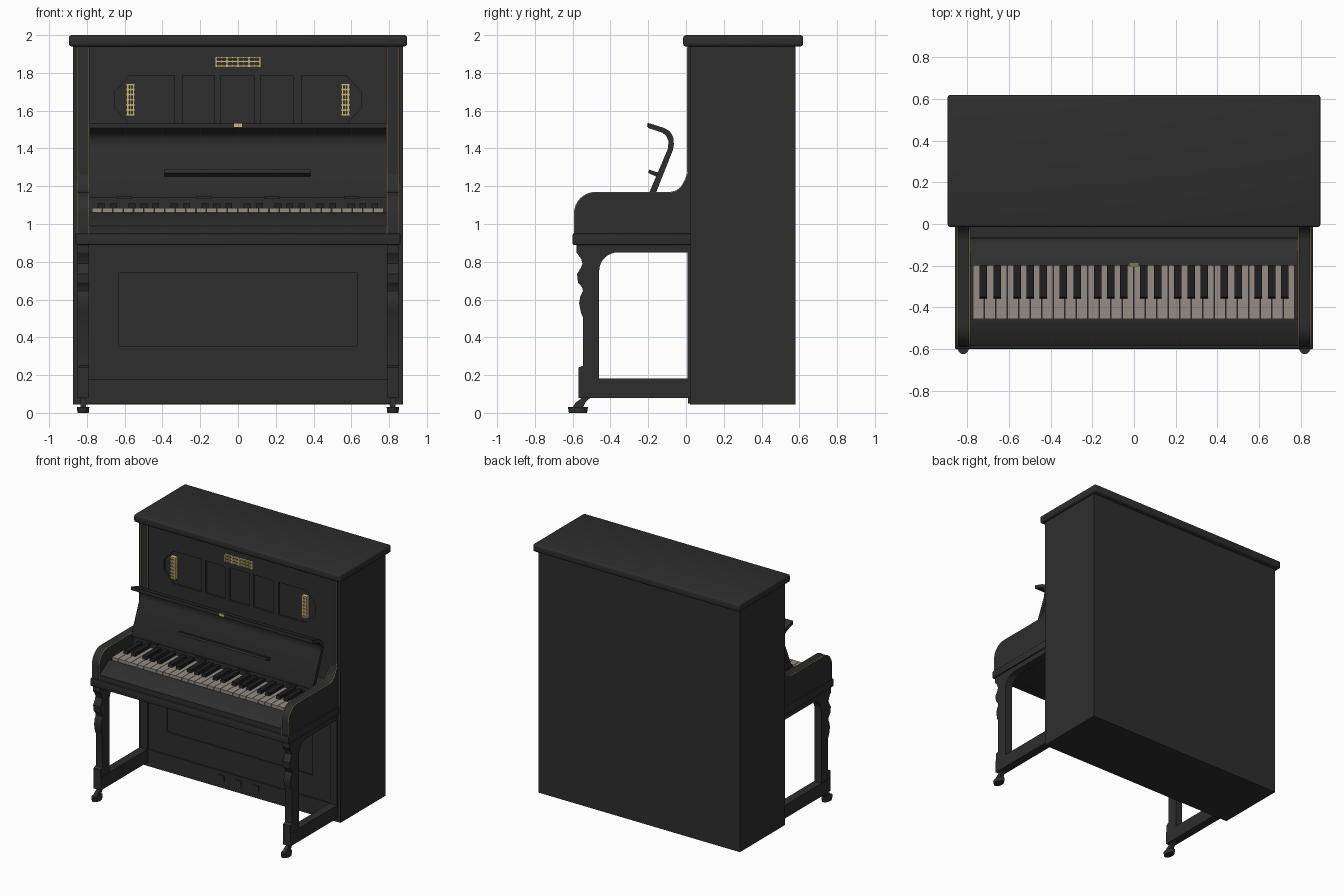
import bpy, bmesh, math
from mathutils import Vector

if "Cube" in bpy.data.objects:
    bpy.data.objects.remove(bpy.data.objects["Cube"])


def material(name, rgb):
    m = bpy.data.materials.new(name)
    m.diffuse_color = (*rgb, 1)
    m.use_nodes = True
    m.node_tree.nodes["Principled BSDF"].inputs["Base Color"].default_value = m.diffuse_color
    return m


BLACK = material("black lacquer", (0.027, 0.027, 0.027))
EBONY = material("ebony key", (0.013, 0.013, 0.013))
IVORY = material("ivory key", (0.30, 0.27, 0.235))
GOLD = material("gold trim", (0.62, 0.49, 0.21))


def finish(name, bm, mat, smooth=False):
    bmesh.ops.recalc_face_normals(bm, faces=bm.faces)
    me = bpy.data.meshes.new(name)
    bm.to_mesh(me)
    bm.free()
    me.materials.append(mat)
    ob = bpy.data.objects.new(name, me)
    bpy.context.collection.objects.link(ob)
    if smooth:
        bpy.ops.object.select_all(action='DESELECT')
        ob.select_set(True)
        bpy.context.view_layer.objects.active = ob
        bpy.ops.object.shade_smooth_by_angle(angle=math.radians(35))
    return ob


def add_prism(bm, pts, axis, a, b):
    """Extrude a 2D outline along x (points are y,z) or y (points are x,z)."""
    co = (lambda p, t: (t, p[0], p[1])) if axis == 'x' else (lambda p, t: (p[0], t, p[1]))
    lo = [bm.verts.new(co(p, a)) for p in pts]
    hi = [bm.verts.new(co(p, b)) for p in pts]
    bm.faces.new(lo)
    bm.faces.new(hi[::-1])
    for i in range(len(pts)):
        j = (i + 1) % len(pts)
        bm.faces.new((lo[i], hi[i], hi[j], lo[j]))


def add_box(bm, x0, x1, y0, y1, z0, z1):
    add_prism(bm, [(y0, z0), (y1, z0), (y1, z1), (y0, z1)], 'x', x0, x1)


def box(name, x0, x1, y0, y1, z0, z1, mat=BLACK, bevel=0, seg=2):
    bm = bmesh.new()
    add_box(bm, x0, x1, y0, y1, z0, z1)
    if bevel:
        bmesh.ops.bevel(bm, geom=bm.edges[:], offset=bevel, segments=seg, affect='EDGES', profile=0.5)
    return finish(name, bm, mat, bool(bevel))


def prism(name, pts, x0, x1, mat=BLACK):
    bm = bmesh.new()
    add_prism(bm, pts, 'x', x0, x1)
    return finish(name, bm, mat, True)


def arc(cy, cz, r, a0, a1, n=8):
    return [(cy + r * math.cos(math.radians(a0 + (a1 - a0) * i / n)),
             cz + r * math.sin(math.radians(a0 + (a1 - a0) * i / n))) for i in range(n + 1)]


SIDES = (("left", -1), ("right", 1))

# Case with recessed upper and lower panels
case = box("case", -0.873, 0.873, 0.02, 0.58, 0.045, 1.95)
bm = bmesh.new()
zb, zt = 1.53, 1.785
for a, b in ((-0.295, -0.125), (-0.09, 0.085), (0.12, 0.29)):
    add_box(bm, a, b, -0.05, 0.035, zb, zt)
for s in (-1, 1):
    add_prism(bm, [(s * 0.335, zb), (s * 0.575, zb), (s * 0.655, 1.62), (s * 0.655, 1.695),
                   (s * 0.575, zt), (s * 0.335, zt)], 'y', -0.05, 0.035)
add_box(bm, -0.63, 0.63, -0.05, 0.03, 0.355, 0.74)
cutter = finish("panel_cutter", bm, BLACK)
cutter.hide_render = True
mod = case.modifiers.new("panels", 'BOOLEAN')
mod.object, mod.operation, mod.solver = cutter, 'DIFFERENCE', 'EXACT'
bpy.context.view_layer.objects.active = case
bpy.ops.object.modifier_apply(modifier=mod.name)
bpy.data.objects.remove(cutter)

# Lid, plinth and pedal plates
box("lid", -0.895, 0.895, -0.015, 0.62, 1.94, 2.0, bevel=0.014, seg=3)
box("plinth", -0.82, 0.82, 0.01, 0.03, 0.05, 0.18)
for x in (-0.15, 0, 0.15):
    box("pedal_plate", x - 0.025, x + 0.025, 0.003, 0.012, 0.10, 0.15)

# Key bed, sloping key slip and shelf behind the keys
box("key_bed", -0.86, 0.86, -0.60, 0.03, 0.89, 0.95, bevel=0.006)
prism("key_slip", [(-0.585, 0.95), (-0.455, 0.95), (-0.455, 1.06), (-0.475, 1.06), (-0.585, 0.99)], -0.79, 0.79)
box("key_shelf", -0.79, 0.79, -0.17, 0.03, 0.95, 1.14)

# Arms, legs, casters, pilasters and gold edging
arm_top = [(0.02, 1.31), (0.01, 1.27), (-0.005, 1.23), (-0.025, 1.195), (-0.05, 1.175), (-0.08, 1.167)]
arm_top += arc(-0.48, 1.057, 0.11, 90, 180) + [(-0.59, 0.95)]
leg = [(0.02, 0.89), (-0.58, 0.89), (-0.58, 0.85), (-0.555, 0.815), (-0.548, 0.79), (-0.558, 0.765),
       (-0.577, 0.735), (-0.572, 0.69), (-0.55, 0.665), (-0.545, 0.645), (-0.56, 0.615), (-0.566, 0.58),
       (-0.556, 0.53), (-0.545, 0.505), (-0.545, 0.25), (-0.57, 0.24), (-0.57, 0.09), (-0.46, 0.09),
       (-0.46, 0.74)] + arc(-0.36, 0.75, 0.1, 180, 90) + [(0.02, 0.85)]
stem = [(-0.50, 0.085), (-0.53, 0.06), (-0.545, 0.028), (-0.60, 0.028), (-0.585, 0.055), (-0.56, 0.072), (-0.55, 0.085)]
for side, s in SIDES:
    prism(side + "_arm", arm_top + [(0.02, 0.95)], s * 0.788, s * 0.851)
    prism(side + "_leg", leg, s * 0.79, s * 0.85)
    box(side + "_foot_rail", *sorted((s * 0.788, s * 0.853)), -0.57, 0.03, 0.08, 0.182)
    prism(side + "_caster_stem", stem, s * 0.805, s * 0.835)
    bm = bmesh.new()
    bmesh.ops.create_cone(bm, cap_ends=True, segments=20, radius1=0.9, radius2=1, depth=1)
    bmesh.ops.scale(bm, vec=(0.033, 0.053, 0.03), verts=bm.verts)
    bmesh.ops.translate(bm, vec=(s * 0.82, -0.572, 0.015), verts=bm.verts)
    finish(side + "_caster", bm, BLACK, True)
    box(side + "_pilaster", *sorted((s * 0.79, s * 0.85)), 0.008, 0.03, 1.2, 1.945)
    box(side + "_lower_pilaster", *sorted((s * 0.79, s * 0.85)), 0.008, 0.03, 0.18, 0.89)
    for edge, x in (("inner", 0.789), ("outer", 0.849)):
        cu = bpy.data.curves.new(side + "_gold_edge", 'CURVE')
        cu.dimensions, cu.bevel_depth, cu.bevel_resolution = '3D', 0.0032, 0
        path = [(0.008, 1.935), (0.008, 1.31)] + arm_top[1:]
        sp = cu.splines.new('POLY')
        sp.points.add(len(path) - 1)
        for p, (y, z) in zip(sp.points, path):
            p.co = (s * x, y, z, 1)
        cu.materials.append(GOLD)
        bpy.context.collection.objects.link(bpy.data.objects.new(f"{side}_{edge}_gold_edge", cu))

# Open fallboard with curved lip, music ledge and lock
fall = [(-0.195, 1.165), (-0.095, 1.40), (-0.093, 1.44), (-0.105, 1.468), (-0.125, 1.483), (-0.20, 1.508),
        (-0.20, 1.535), (-0.115, 1.508), (-0.085, 1.49), (-0.068, 1.46), (-0.064, 1.42), (-0.07, 1.39),
        (-0.165, 1.15), (-0.19, 1.14)]
prism("fallboard", fall, -0.785, 0.785)
prism("music_ledge", [(-0.155, 1.25), (-0.20, 1.27), (-0.195, 1.288), (-0.14, 1.27)], -0.388, 0.385)
box("lock", -0.022, 0.022, -0.206, -0.19, 1.513, 1.533, GOLD)
for x in (-0.6, -0.18, 0.18, 0.6):
    box("fallboard_hinge", x - 0.04, x + 0.04, -0.20, -0.17, 1.132, 1.145)

# Keyboard: four octaves, blacks after C, D, F, G and A
white, black = bmesh.new(), bmesh.new()
pitch, left = 1.545 / 28, -0.774
for i in range(28):
    x = left + i * pitch
    add_box(white, x + 0.0015, x + pitch - 0.0015, -0.455, -0.165, 0.96, 1.085)
    if i % 7 in (0, 1, 3, 4, 5):
        c = x + pitch + {0: -0.006, 1: 0.006, 3: -0.008, 4: 0, 5: 0.008}[i % 7]
        add_prism(black, [(-0.358, 1.08), (-0.165, 1.08), (-0.165, 1.108), (-0.35, 1.108)],
                  'x', c - 0.018, c + 0.018)
finish("white_keys", white, IVORY)
finish("black_keys", black, EBONY)

# Gold lattice ornaments on the upper panel
bm = bmesh.new()
for z in (1.837, 1.86, 1.883):
    add_box(bm, -0.12, 0.12, 0.006, 0.022, z - 0.005, z + 0.005)
for i in range(9):
    x = -0.116 + 0.029 * i
    w = 0.006 if i % 2 == 0 else 0.003
    add_box(bm, x - w, x + w, 0.004, 0.022, 1.828 + 0.006 * (i % 2), 1.887)
finish("centre_ornament", bm, GOLD)
for side, s in SIDES:
    bm = bmesh.new()
    for x, w in ((0.553, 0.006), (0.568, 0.005), (0.584, 0.006)):
        a, b = sorted((s * (x - w), s * (x + w)))
        add_box(bm, a, b, 0.006, 0.036, 1.572, 1.743)
    a, b = sorted((s * 0.545, s * 0.592))
    for i in range(7):
        z = 1.577 + 0.027 * i
        add_box(bm, a, b, 0.004, 0.036, z - 0.005, z + 0.005)
    finish(side + "_ornament", bm, GOLD)
